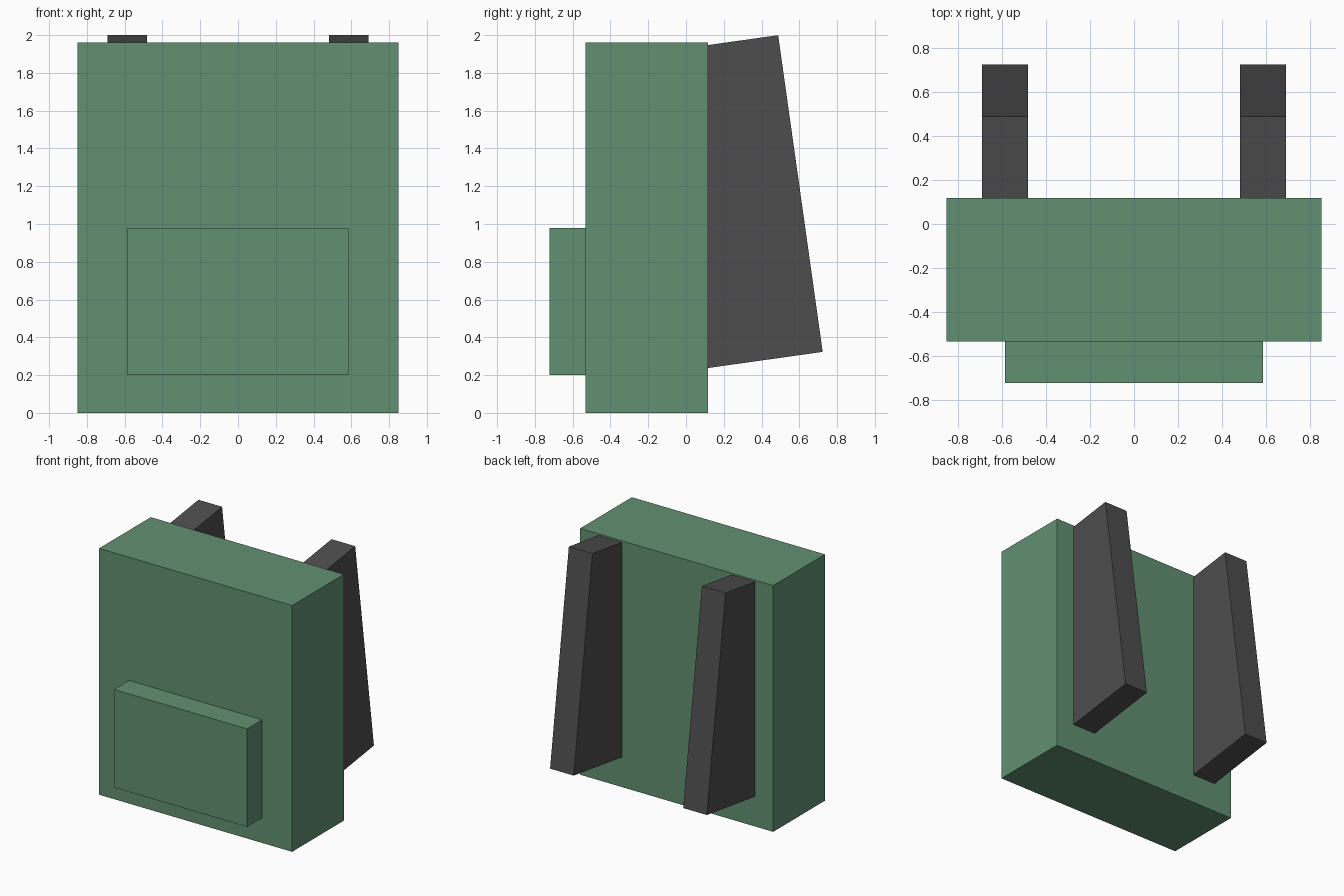
import bpy, math

if "Cube" in bpy.data.objects:
    bpy.data.objects.remove(bpy.data.objects["Cube"])


def material(name, rgb):
    m = bpy.data.materials.new(name)
    m.diffuse_color = (*rgb, 1)
    m.use_nodes = True
    m.node_tree.nodes["Principled BSDF"].inputs["Base Color"].default_value = m.diffuse_color
    return m


green = material("green_fabric", (0.12, 0.28, 0.165))
dark = material("dark_webbing", (0.075, 0.075, 0.075))


def box(name, size, center, mat, tilt=0.0):
    bpy.ops.mesh.primitive_cube_add(size=1)
    ob = bpy.context.object
    ob.name = name
    ob.scale = size
    bpy.ops.object.transform_apply(location=False, rotation=False, scale=True)
    ob.location = center
    ob.rotation_euler.x = tilt
    ob.data.materials.append(mat)
    return ob


# Main bag and front pocket
box("bag_body", (1.70, 0.65, 1.96), (0, -0.208, 0.98), green)
box("front_pocket", (1.172, 0.26, 0.78), (0, -0.592, 0.59), green)

# Tilted shoulder straps, sunk into the back of the bag
for side, sx in (("left", -1), ("right", 1)):
    box(side + "_shoulder_strap", (0.208, 0.65, 1.693),
        (sx * 0.586, 0.284, 1.116), dark, math.radians(8))
